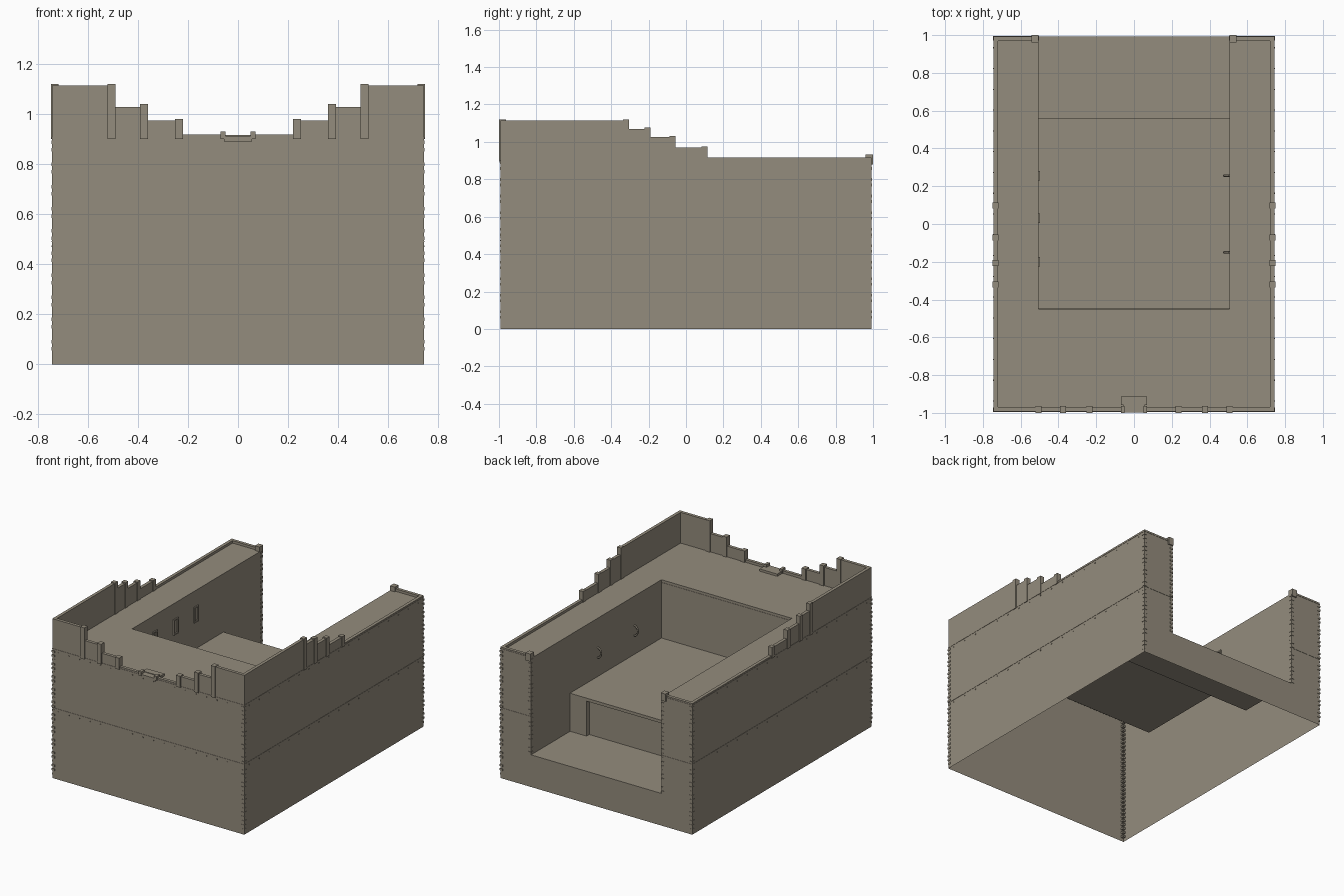
import bpy
import bmesh
from math import pi, sin, cos
from mathutils import Vector

cube = bpy.data.objects.get("Cube")
if cube:
    bpy.data.objects.remove(cube)

stone = bpy.data.materials.new("warm_grey_stone")
stone.use_nodes = True
COLOUR = (0.296, 0.262, 0.205, 1)
stone.diffuse_color = COLOUR
stone.node_tree.nodes["Principled BSDF"].inputs["Base Color"].default_value = COLOUR

# Main dimensions
HX, FRONT, BACK = 0.743, -0.992, 0.992
ROOF, FLOOR, DECK = 0.9, 0.225, 0.492
CX, CY, STEP = 0.505, -0.45, 0.56
THICK = 0.022


def finish(name, bm):
    mesh = bpy.data.meshes.new(name)
    bm.to_mesh(mesh)
    bm.free()
    mesh.materials.append(stone)
    obj = bpy.data.objects.new(name, mesh)
    bpy.context.collection.objects.link(obj)
    return obj


def face(bm, points):
    bm.faces.new([bm.verts.new(p) for p in points])


def box(bm, lo, hi):
    made = bmesh.ops.create_cube(bm, size=1)["verts"]
    lo, hi = Vector(lo), Vector(hi)
    for v in made:
        v.co = (lo + hi) / 2 + v.co * (hi - lo)


def mirrored_box(bm, lo, hi):
    box(bm, lo, hi)
    box(bm, (-hi[0], lo[1], lo[2]), (-lo[0], hi[1], hi[2]))


def prism(bm, points, offset):
    base = bm.faces.new([bm.verts.new(p) for p in points])
    out = bmesh.ops.extrude_face_region(bm, geom=[base], use_keep_orig=True)["geom"]
    bmesh.ops.translate(bm, vec=offset, verts=[g for g in out if isinstance(g, bmesh.types.BMVert)])
    bmesh.ops.recalc_face_normals(bm, faces=bm.faces[:])


# Outer walls, open at the bottom
bm = bmesh.new()
face(bm, [(-HX, FRONT, 0), (HX, FRONT, 0), (HX, FRONT, ROOF), (-HX, FRONT, ROOF)])
face(bm, [(HX, FRONT, 0), (HX, BACK, 0), (HX, BACK, ROOF), (HX, FRONT, ROOF)])
face(bm, [(-HX, BACK, 0), (-HX, FRONT, 0), (-HX, FRONT, ROOF), (-HX, BACK, ROOF)])
face(bm, [(HX, BACK, 0), (-HX, BACK, 0), (-HX, BACK, ROOF), (-CX, BACK, ROOF),
          (-CX, BACK, FLOOR), (CX, BACK, FLOOR), (CX, BACK, ROOF), (HX, BACK, ROOF)])
finish("outer_walls", bm)

# U-shaped roof
bm = bmesh.new()
face(bm, [(-HX, FRONT, ROOF), (HX, FRONT, ROOF), (HX, BACK, ROOF), (CX, BACK, ROOF),
          (CX, CY, ROOF), (-CX, CY, ROOF), (-CX, BACK, ROOF), (-HX, BACK, ROOF)])
finish("roof", bm)

# Courtyard side and end walls
bm = bmesh.new()
for s in (1, -1):
    side = [(CX * s, CY, DECK), (CX * s, CY, ROOF), (CX * s, BACK, ROOF),
            (CX * s, BACK, FLOOR), (CX * s, STEP, FLOOR), (CX * s, STEP, DECK)]
    face(bm, side if s < 0 else side[::-1])
face(bm, [(CX, CY, DECK), (-CX, CY, DECK), (-CX, CY, ROOF), (CX, CY, ROOF)])
finish("courtyard_walls", bm)

# Courtyard floors on two levels
bm = bmesh.new()
for y0, y1, z in ((CY, STEP, DECK), (STEP - 0.03, BACK, FLOOR)):
    face(bm, [(-CX, y0, z), (CX, y0, z), (CX, y1, z), (-CX, y1, z)])
finish("courtyard_floors", bm)

# Riser under the upper floor, with a shallow wide recess
bm = bmesh.new()
DOOR, LINTEL, INSET = 0.378, 0.47, STEP - 0.03
mirrored_box(bm, (DOOR, INSET, FLOOR), (CX, STEP, DECK - 0.001))
box(bm, (-DOOR, INSET, LINTEL), (DOOR, STEP, DECK - 0.001))
face(bm, [(DOOR, INSET, FLOOR), (-DOOR, INSET, FLOOR), (-DOOR, INSET, LINTEL), (DOOR, INSET, LINTEL)])
finish("floor_riser", bm)


def stairs(steps, start):
    """Stepped outline from (end, top) pairs, as (distance, height)."""
    outline, u = [(start, ROOF)], start
    for end, top in steps:
        outline += [(u, top), (end, top)]
        u = end
    return outline + [(u, ROOF)]


# Stepped parapets
side_steps = [(-0.31, 1.115), (-0.19, 1.07), (-0.055, 1.025), (0.11, 0.97), (BACK, 0.917)]
front_steps = [(0.22, 0.918), (0.36, 0.975), (0.49, 1.028), (HX, 1.115)]
bm = bmesh.new()
for s in (1, -1):
    prism(bm, [(HX * s, u, z) for u, z in stairs(side_steps, FRONT)], (-THICK * s, 0, 0))
    prism(bm, [(u * s, FRONT, z) for u, z in stairs(front_steps, 0.05)], (0, THICK, 0))
mirrored_box(bm, (CX, BACK - THICK, ROOF), (HX, BACK, 0.917))
finish("parapets", bm)

# Posts at each parapet step
bm = bmesh.new()
for u, top in ((0.05, 0.93), (0.22, 0.98), (0.36, 1.04), (0.49, 1.12)):
    w = 0.02 if u < 0.1 else 0.032
    mirrored_box(bm, (u, -1, ROOF), (u + w, -0.963, top))
for u, top in ((-0.305, 1.12), (-0.19, 1.078), (-0.055, 1.031), (0.115, 0.976)):
    mirrored_box(bm, (0.717, u - 0.032, ROOF), (0.748, u, top))
mirrored_box(bm, (CX, 0.96, ROOF - 0.02), (0.542, 1, 0.933))
finish("parapet_posts", bm)

# Small ledge at the middle of the front
bm = bmesh.new()
box(bm, (-0.068, -0.957, ROOF), (0.068, -0.912, 0.916))
box(bm, (-0.055, -0.998, 0.89), (0.055, -0.957, 0.912))
finish("front_ledge", bm)

# Corner studs along the outer corners and the opening
bm = bmesh.new()
for i in range(30):
    z = 0.025 + i * 0.0295
    p = 0.003 if i % 3 else 0.001
    for y0, y1 in ((FRONT - p, FRONT + 0.02), (BACK - 0.02, BACK + p)):
        mirrored_box(bm, (HX - 0.02, y0, z), (HX + p, y1, z + 0.014))
    if z > FLOOR:
        mirrored_box(bm, (CX - p, BACK - 0.02, z), (CX + 0.02, BACK + p, z + 0.014))
finish("corner_studs", bm)

# Thin seams around the walls, with small rivets below them
bm = bmesh.new()
P = 0.002
for z in (0.49, 0.903):
    box(bm, (-HX, FRONT - P, z), (HX, FRONT, z + 0.004))
    mirrored_box(bm, (HX, FRONT, z), (HX + P, BACK, z + 0.004))
    mirrored_box(bm, (CX, BACK, z), (HX, BACK + P, z + 0.004))
    for i in range(18):
        x, y = -0.7 + i * 0.082, -0.94 + i * 0.11
        box(bm, (x, FRONT - 0.003, z - 0.02), (x + 0.006, FRONT, z - 0.014))
        mirrored_box(bm, (HX, y, z - 0.02), (HX + 0.003, y + 0.006, z - 0.014))
box(bm, (-CX, CY, ROOF - 0.022), (CX, CY + P, ROOF - 0.018))
finish("wall_seams", bm)

# Narrow window frames on the right courtyard wall
bm = bmesh.new()
for y in (-0.2, 0.03, 0.256):
    for z0, z1, w in ((0.68, 0.69, 0.025), (0.78, 0.79, 0.025)):
        box(bm, (-CX, y - w, z0), (-CX + 0.008, y + w, z1))
    for s in (-0.02, 0.02):
        box(bm, (-CX, y + s - 0.005, 0.68), (-CX + 0.008, y + s + 0.005, 0.79))
finish("window_frames", bm)

# Curved hooks on the left courtyard wall
for n, y in enumerate((-0.15, 0.256)):
    curve = bpy.data.curves.new("wall_hook", "CURVE")
    curve.dimensions = "3D"
    curve.bevel_depth = 0.006
    curve.bevel_resolution = 1
    path = curve.splines.new("POLY")
    path.points.add(8)
    for i, pt in enumerate(path.points):
        a = pi * (0.5 + i / 8)
        pt.co = (CX + 0.028 * cos(a), y, 0.66 + 0.035 * sin(a), 1)
    curve.materials.append(stone)
    hook = bpy.data.objects.new("wall_hook_%d" % (n + 1), curve)
    bpy.context.collection.objects.link(hook)
